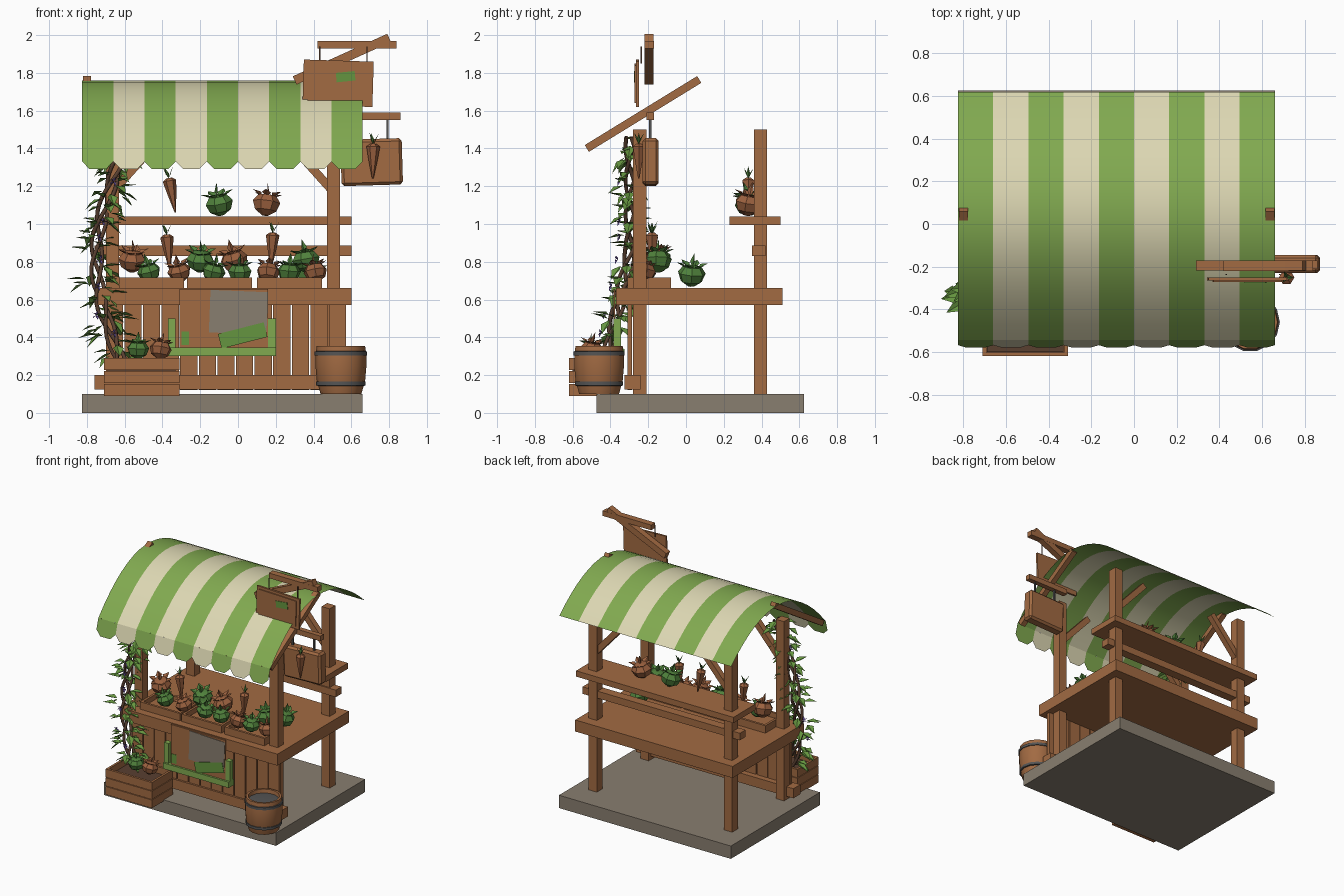
import bpy, bmesh, math, random
from mathutils import Vector, Matrix

random.seed(4)
cube = bpy.data.objects.get("Cube")
if cube:
    bpy.data.objects.remove(cube)


def material(name, r, g, b):
    m = bpy.data.materials.new(name)
    m.use_nodes = True
    m.diffuse_color = (r, g, b, 1)
    m.node_tree.nodes["Principled BSDF"].inputs["Base Color"].default_value = (r, g, b, 1)
    return m


wood = material("warm wood", .36, .145, .055)
green = material("awning green", .22, .40, .08)
cream = material("awning cream", .72, .68, .45)
stone = material("stone", .25, .21, .16)
leafy = material("leaf green", .13, .30, .05)
veg = material("vegetable green", .08, .22, .045)
root = material("root brown", .33, .12, .05)
bark = material("vine bark", .10, .05, .03)
metal = material("dark metal", .09, .09, .09)
purple = material("flower purple", .22, .13, .52)


def finish(name, bm, mats, smooth=False):
    me = bpy.data.meshes.new(name)
    bm.normal_update()
    bm.to_mesh(me)
    bm.free()
    for m in mats:
        me.materials.append(m)
    ob = bpy.data.objects.new(name, me)
    bpy.context.scene.collection.objects.link(ob)
    if smooth:
        bpy.ops.object.select_all(action='DESELECT')
        bpy.context.view_layer.objects.active = ob
        ob.select_set(True)
        bpy.ops.object.shade_smooth_by_angle(angle=math.radians(40))
    return ob


def box(name, mat, xs, ys, zs, tilt=0):
    """Box from three (min, max) ranges, tilted about its own y axis."""
    lo, hi = Vector((xs[0], ys[0], zs[0])), Vector((xs[1], ys[1], zs[1]))
    bm = bmesh.new()
    bmesh.ops.create_cube(bm, size=1, matrix=Matrix.Diagonal((*(hi - lo), 1)))
    ob = finish(name, bm, [mat])
    ob.location = (lo + hi) / 2
    ob.rotation_euler.y = tilt
    return ob


def beam(name, mat, start, end, thick):
    """Square bar between two points."""
    start, end = Vector(start), Vector(end)
    bm = bmesh.new()
    bmesh.ops.create_cube(bm, size=1, matrix=Matrix.Diagonal((thick, thick, (end - start).length, 1)))
    ob = finish(name, bm, [mat])
    ob.matrix_world = Matrix.Translation((start + end) / 2) @ (end - start).to_track_quat('Z', 'Y').to_matrix().to_4x4()
    return ob


def lathe(bm, profile, sides):
    """Closed turned solid from (radius, height) pairs."""
    rings = [[bm.verts.new((r * math.cos(a), r * math.sin(a), z))
              for a in (math.tau * i / sides for i in range(sides))] for r, z in profile]
    for low, high in zip(rings, rings[1:]):
        for i in range(sides):
            j = (i + 1) % sides
            bm.faces.new((low[i], low[j], high[j], high[i]))
    bm.faces.new(rings[0][::-1])
    bm.faces.new(rings[-1])


def leaf(bm, base, way, length, width, slot=0):
    """Pointed leaf folded along its midrib."""
    base, way = Vector(base), Vector(way).normalized()
    side = way.cross((0, 0, 1)).normalized() * width / 2
    up = side.cross(way).normalized() * width * .2
    mid = base + way * length * .4
    a, t = bm.verts.new(base), bm.verts.new(base + way * length)
    for s in (side, -side):
        f = bm.faces.new((a, bm.verts.new(mid + s + up), t))
        f.material_index = slot


# Base, posts, braces
box("stone_base", stone, (-.825, .66), (-.475, .625), (0, .1))
for y, place in ((-.245, "front"), (.395, "back")):
    for x, into in ((-.665, 1), (.505, -1)):
        box(place + "_post", wood, (x - .035, x + .035), (y - .035, y + .035), (.1, 1.5))
        beam(place + "_brace", wood, (x, y, 1.17), (x + into * .26, y, 1.46), .045)

# Counter, shelf and rails share one width
for name, ys, zs in (("counter_top", (-.37, .51), (.57, .66)), ("back_shelf", (.23, .5), (.995, 1.04)),
                     ("back_rail", (.35, .42), (.83, .885)), ("kick_rail", (-.325, -.24), (.125, .2))):
    box(name, wood, (-.76, .6), ys, zs)
count = 13
for i in range(count):
    x = -.7 + i * .0985
    box("front_plank", wood, (x, x + .091), (-.31, -.285), (.12, .57))

# Striped awning with a scalloped valance
bm = bmesh.new()
stripe, left = .165, -.825
ys = [-.545 + 1.165 * i / 16 for i in range(17)]
top = [(y, 1.76 - (.956 if y < .06 else .83) * (y - .06) ** 2) for y in ys]
columns = [[bm.verts.new((left + stripe * i, y, z)) for y, z in top] for i in range(10)]
for i in range(9):
    for j in range(16):
        f = bm.faces.new((columns[i][j], columns[i + 1][j], columns[i + 1][j + 1], columns[i][j + 1]))
        f.material_index = i % 2
    x0, x1 = left + stripe * i, left + stripe * (i + 1)
    edge = ((x0, 0), (x0, .08), (x0 + .04, .12), (x1 - .04, .12), (x1, .08), (x1, 0))
    f = bm.faces.new([bm.verts.new((x, -.545 - d * .29, 1.41 - d)) for x, d in edge])
    f.material_index = i % 2
finish("striped_awning", bm, [green, cream], True)
for x in (-.8, .637):
    beam("awning_rafter", wood, (x, -.525, 1.4), (x, .07, 1.765), .042)

# Upper sign on its leaning beam
beam("sign_beam", wood, (.3, -.195, 1.76), (.8, -.195, 1.985), .048)
box("sign_crossbar", wood, (.42, .84), (-.22, -.17), (1.93, 1.97))
box("upper_sign", wood, (.345, .715), (-.265, -.25), (1.625, 1.865), .03)
box("upper_sign_panel", wood, (.37, .69), (-.272, -.265), (1.645, 1.845), .03)
box("sign_mark", leafy, (.52, .62), (-.276, -.272), (1.755, 1.805), -.1)
for x in (.43, .68):
    box("sign_cord", bark, (x, x + .006), (-.24, -.234), (1.85, 1.94))

# Lower hanging sign
box("sign_arm", wood, (.5, .86), (-.21, -.17), (1.55, 1.59))
for x in (.6, .785):
    box("sign_rod", metal, (x, x + .012), (-.195, -.183), (1.42, 1.56))
sign = box("lower_sign", wood, (.545, .87), (-.23, -.145), (1.205, 1.45), -.03)
bevel = sign.modifiers.new("soft_edges", 'BEVEL')
bevel.width = .015

# Hanging cloth and green tray on the counter front
box("front_cloth", wood, (-.31, .16), (-.385, -.375), (.34, .655))
box("cloth_patch", stone, (-.15, .155), (-.39, -.386), (.42, .645), .04)
box("cloth_mark", leafy, (-.1, .15), (-.394, -.391), (.37, .45), -.25)
box("cloth_side_mark", leafy, (-.3, -.26), (-.39, -.386), (.36, .43))
box("green_frame_bottom", green, (-.37, .2), (-.4, -.335), (.3, .345))
for x in (-.37, .16):
    box("green_frame_side", green, (x, x + .04), (-.385, -.345), (.3, .5))


def crate(name, xs, ys, zs, rows):
    """Open box of stacked slats."""
    step = (zs[1] - zs[0]) / rows
    t = .018
    box(name + "_floor", wood, xs, ys, (zs[0], zs[0] + t))
    for r in range(rows):
        z = (zs[0] + r * step, zs[0] + (r + .93) * step)
        for y in (ys[0], ys[1] - t):
            box(name + "_long_slat", wood, xs, (y, y + t), z)
        for x in (xs[0], xs[1] - t):
            box(name + "_end_slat", wood, (x, x + t), (ys[0] + t, ys[1] - t), z)


crate("planter", (-.71, -.31), (-.62, -.36), (.09, .295), 3)
box("planter_soil", bark, (-.69, -.33), (-.6, -.38), (.2, .24))
for x in (-.63, -.27, .1):
    crate("produce_tray", (x, x + .345), (-.31, -.08), (.66, .722), 1)

# Barrel with metal hoops
bm = bmesh.new()
lathe(bm, [(.108, 0), (.128, .07), (.135, .15), (.134, .21), (.128, .255), (.112, .255), (.108, .225)], 14)
barrel = finish("barrel", bm, [wood], True)
for z, r in ((.055, .131), (.215, .139)):
    bm = bmesh.new()
    lathe(bm, [(r - .01, z - .012), (r, z - .01), (r, z + .01), (r - .01, z + .012)], 14)
    finish("barrel_hoop", bm, [metal], True).location = (.545, -.46, .1)
barrel.location = (.545, -.46, .1)


def bulb(mat, x, y, z, size=1):
    """Faceted vegetable with a crown of short leaves."""
    bm = bmesh.new()
    lathe(bm, [(.018, -.06), (.058, -.035), (.075, .01), (.05, .045), (.015, .052)], 7)
    for k in range(6):
        a = k * math.tau / 6
        leaf(bm, (.03 * math.cos(a), .03 * math.sin(a), .035), (math.cos(a), math.sin(a), .55), .065, .05, 1)
    leaf(bm, (0, 0, .04), (.1, .05, 1), .08, .035, 1)
    ob = finish("round_vegetable", bm, [mat, veg if mat == veg else root])
    ob.location = (x, y, z)
    ob.rotation_euler = (random.uniform(-.3, .3), random.uniform(-.3, .3), random.uniform(0, 6))
    ob.scale = (size, size, size)


def carrot(x, y, z, lean):
    """Tapered root with a leafy top."""
    bm = bmesh.new()
    lathe(bm, [(.004, -.1), (.024, 0), (.036, .07), (.015, .085)], 6)
    for k in range(3):
        leaf(bm, (0, 0, .08), (math.cos(k * 2), math.sin(k * 2), 2), .07, .02, 1)
    ob = finish("carrot", bm, [root, veg])
    ob.location = (x, y, z)
    ob.rotation_euler.y = lean


# Produce on the counter, shelf and planter
for x, kind in ((-.56, root), (-.2, veg), (-.02, root), (.36, veg)):
    bulb(kind, x, -.15, .805)
for x, kind in ((-.47, veg), (-.31, root), (-.13, veg), (.01, veg), (.16, root), (.27, veg), (.41, root)):
    bulb(kind, x, -.22, .745, .85)
bulb(veg, .38, .03, .73)
bulb(veg, -.1, .33, 1.105)
bulb(root, .15, .33, 1.105)
for x, kind in ((-.53, veg), (-.41, root)):
    bulb(kind, x, -.5, .335, .8)
for x, y, z in ((-.35, .33, 1.16), (.18, -.18, .87), (-.37, -.18, .86), (.715, -.25, 1.34)):
    carrot(x, y, z, random.uniform(-.2, .2))


# Climbing vine: twisted stems, leaves and flowers
def trunk(t):
    z = .28 + 1.18 * t
    return Vector((-.65 - .1 * math.sin((z - .35) * 3.4), -.42 + .13 * min(1, t * 2), z))


for phase in (0, 2.1, 4.2):
    curve = bpy.data.curves.new("vine_stem", 'CURVE')
    curve.dimensions = '3D'
    curve.bevel_depth = .011
    curve.bevel_resolution = 1
    curve.materials.append(bark)
    spline = curve.splines.new('POLY')
    spline.points.add(39)
    for i, p in enumerate(spline.points):
        a = phase + i * .35
        p.co = (*(trunk(i / 39) + Vector((math.cos(a), math.sin(a), 0)) * .03), 1)
    bpy.context.scene.collection.objects.link(bpy.data.objects.new("vine_stem", curve))

bm = bmesh.new()
for i in range(130):
    a = random.uniform(0, math.tau)
    out = Vector((math.cos(a), math.sin(a) * .6, 0))
    start = trunk(random.random()) + out * random.uniform(.02, .08)
    leaf(bm, start, out + Vector((0, 0, random.uniform(-.9, .2))), random.uniform(.07, .11), .06)
finish("vine_leaves", bm, [leafy])
bm = bmesh.new()
for t in (.12, .2, .33, .45, .55, .62, .8):
    centre = trunk(t) + Vector((random.uniform(-.07, .07), -.06, 0))
    for k in range(5):
        leaf(bm, centre, (math.cos(k * 1.26), -.5, math.sin(k * 1.26)), .028, .018)
finish("vine_flowers", bm, [purple])
